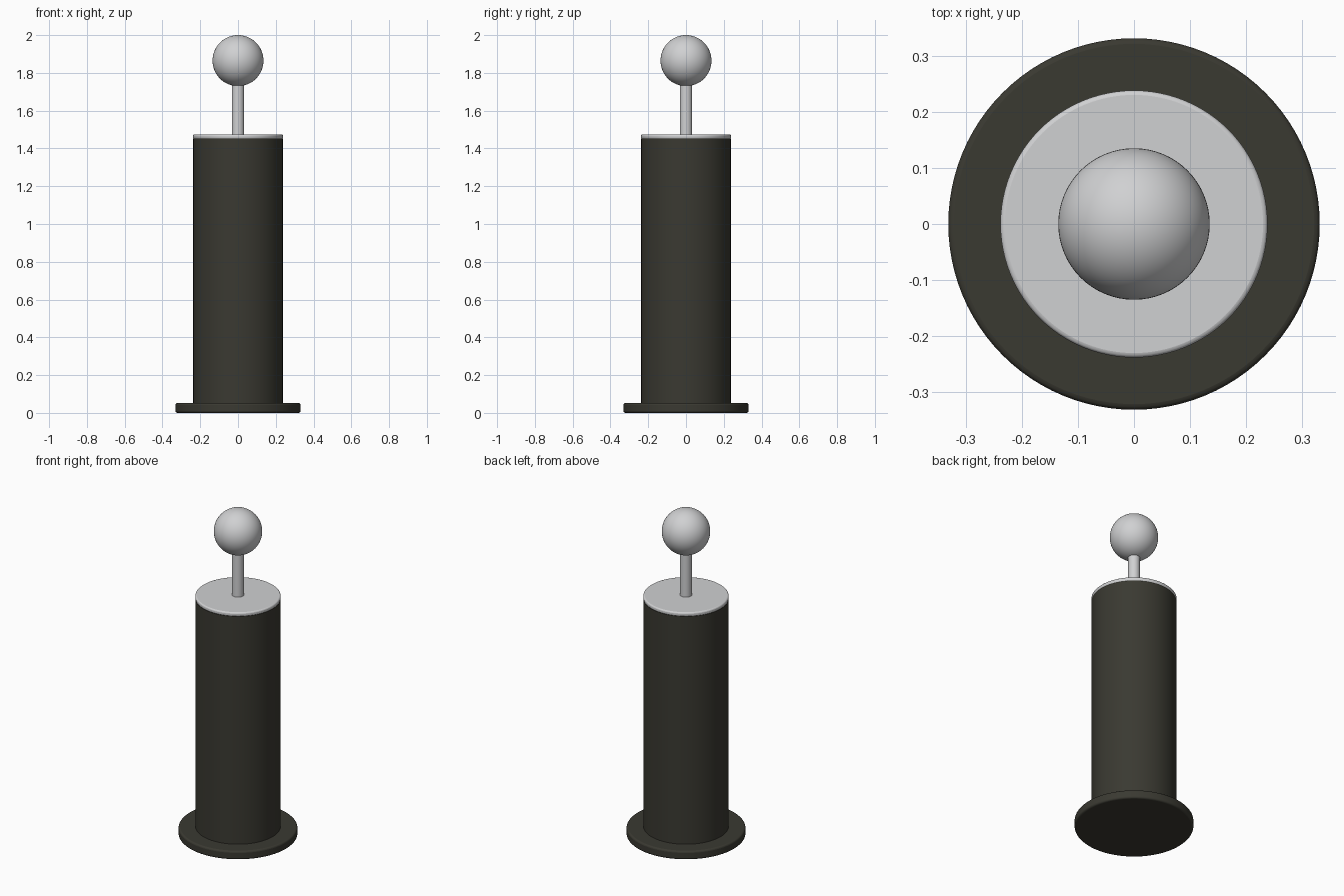
import bpy
import math

cube = bpy.data.objects.get("Cube")
if cube:
    bpy.data.objects.remove(cube, do_unlink=True)


def make_material(name, color):
    mat = bpy.data.materials.new(name)
    mat.use_nodes = True
    mat.diffuse_color = color
    mat.node_tree.nodes["Principled BSDF"].inputs["Base Color"].default_value = color
    return mat


dark = make_material("dark olive", (0.042, 0.041, 0.031, 1))
silver = make_material("pale silver", (0.63, 0.635, 0.645, 1))


def finish(obj, name, mat):
    obj.name = name
    obj.data.materials.append(mat)
    bpy.ops.object.shade_smooth_by_angle(angle=math.radians(30))
    return obj


def cylinder(name, radius, bottom, top, mat, bevel=0, sides=96):
    bpy.ops.mesh.primitive_cylinder_add(
        vertices=sides, radius=radius, depth=top - bottom,
        location=(0, 0, (bottom + top) / 2))
    obj = bpy.context.object
    if bevel:
        mod = obj.modifiers.new("rounded rim", "BEVEL")
        mod.width = bevel
        mod.segments = 3
        mod.limit_method = "ANGLE"
        mod.angle_limit = math.radians(60)
    return finish(obj, name, mat)


# Foot, body and cap
cylinder("base_flange", 0.331, 0, 0.052, dark, bevel=0.01)
cylinder("body", 0.237, 0.04, 1.452, dark)
cylinder("top_cap", 0.238, 1.45, 1.475, silver, bevel=0.008)

# Plunger rod and ball knob
cylinder("rod", 0.033, 1.46, 1.78, silver, sides=48)
bpy.ops.mesh.primitive_uv_sphere_add(
    segments=64, ring_count=32, radius=0.135, location=(0, 0, 1.865))
finish(bpy.context.object, "ball_knob", silver)
